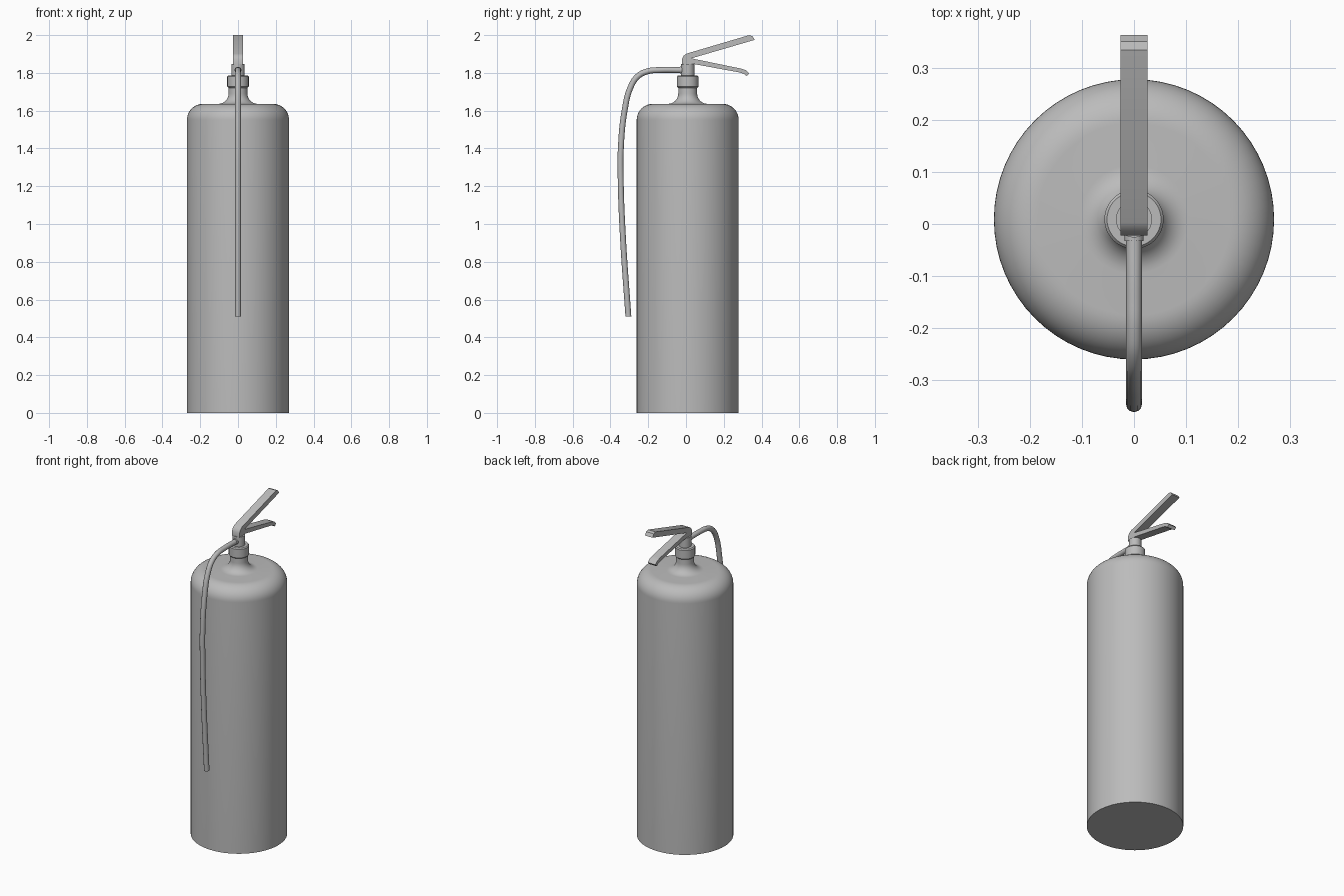
import bpy
import bmesh
import math
from mathutils import Matrix, Vector

cube = bpy.data.objects.get("Cube")
if cube:
    bpy.data.objects.remove(cube, do_unlink=True)

AXIS_Y = 0.009  # bottle axis

grey = bpy.data.materials.new("plain grey")
grey.use_nodes = True
grey.diffuse_color = (0.5, 0.5, 0.5, 1)
grey.node_tree.nodes["Principled BSDF"].inputs["Base Color"].default_value = (0.5, 0.5, 0.5, 1)


def finish(obj, angle=35):
    obj.data.materials.append(grey)
    bpy.ops.object.select_all(action='DESELECT')
    obj.select_set(True)
    bpy.context.view_layer.objects.active = obj
    if obj.type == 'CURVE':
        bpy.ops.object.convert(target='MESH')
    bpy.ops.object.shade_smooth_by_angle(angle=math.radians(angle))


def add_mesh(name, bm):
    bmesh.ops.recalc_face_normals(bm, faces=bm.faces)
    mesh = bpy.data.meshes.new(name)
    bm.to_mesh(mesh)
    bm.free()
    obj = bpy.data.objects.new(name, mesh)
    bpy.context.collection.objects.link(obj)
    finish(obj)
    return obj


def arc(cr, cz, radius, start, end, steps=8):
    """Points (r, z) along an arc, angles in degrees."""
    angles = [math.radians(start + (end - start) * i / steps) for i in range(steps + 1)]
    return [(cr + radius * math.cos(a), cz + radius * math.sin(a)) for a in angles]


def lathe(name, profile, segments=64):
    """Spin an (r, z) profile that starts and ends on the axis."""
    bm = bmesh.new()
    verts = [bm.verts.new((r, 0, z)) for r, z in profile]
    edges = [bm.edges.new(pair) for pair in zip(verts, verts[1:])]
    bmesh.ops.spin(bm, geom=verts + edges, cent=(0, 0, 0), axis=(0, 0, 1),
                   angle=math.tau, steps=segments)
    bmesh.ops.remove_doubles(bm, verts=bm.verts, dist=0.0001)
    bmesh.ops.transform(bm, matrix=Matrix.Translation((0, AXIS_Y, 0)), verts=bm.verts)
    return add_mesh(name, bm)


def extrude_side(name, outline, half_width):
    """Extrude a (y, z) outline across x."""
    bm = bmesh.new()
    face = bm.faces.new([bm.verts.new((-half_width, y, z)) for y, z in outline])
    out = bmesh.ops.extrude_face_region(bm, geom=[face])
    moved = [v for v in out["geom"] if isinstance(v, bmesh.types.BMVert)]
    bmesh.ops.translate(bm, vec=Vector((2 * half_width, 0, 0)), verts=moved)
    return add_mesh(name, bm)


# Bottle with rounded shoulder and flared neck
lathe("bottle",
      [(0, 0), (0.27, 0)]
      + arc(0.185, 1.551, 0.085, 0, 90, 12)
      + arc(0.105, 1.691, 0.055, 270, 180)
      + [(0.05, 1.73), (0, 1.73)])

# Collar and valve stem
lathe("collar", [(0, 1.72), (0.05, 1.72), (0.057, 1.727), (0.057, 1.78),
                 (0.052, 1.786), (0, 1.786)], 48)
lathe("valve_stem", [(0, 1.78), (0.035, 1.78), (0.035, 1.846), (0, 1.846)], 32)

# Squeeze levers sharing a hinge block
extrude_side("squeeze_levers", [
    (-0.022, 1.845), (-0.022, 1.872), (-0.013, 1.89), (0.003, 1.902),
    (0.335, 2.0), (0.352, 1.994), (0.364, 1.975),
    (0.028, 1.877), (0.29, 1.823), (0.318, 1.814), (0.335, 1.797),
    (0.322, 1.783), (0.305, 1.796), (0.28, 1.803), (0.035, 1.848)], 0.026)

# Hose bending down in front of the bottle
path = [(-0.02, 1.815), (-0.14, 1.815), (-0.205, 1.808), (-0.255, 1.782),
        (-0.293, 1.725), (-0.325, 1.6), (-0.345, 1.4), (-0.346, 1.25),
        (-0.335, 0.95), (-0.305, 0.51)]
curve = bpy.data.curves.new("hose", 'CURVE')
curve.dimensions = '3D'
curve.bevel_depth = 0.0155
curve.bevel_resolution = 4
curve.resolution_u = 8
curve.use_fill_caps = True
spline = curve.splines.new('BEZIER')
spline.bezier_points.add(len(path) - 1)
for point, (y, z) in zip(spline.bezier_points, path):
    point.co = (0, y, z)
    point.handle_left_type = point.handle_right_type = 'AUTO'
hose = bpy.data.objects.new("hose", curve)
bpy.context.collection.objects.link(hose)
finish(hose, 50)

# Slim fitting joining the hose to the valve stem
bm = bmesh.new()
bmesh.ops.create_cone(bm, cap_ends=True, segments=24, radius1=0.018, radius2=0.018, depth=0.03,
                      matrix=Matrix.Translation((0, -0.018, 1.815)) @ Matrix.Rotation(math.pi / 2, 4, 'X'))
add_mesh("hose_fitting", bm)
